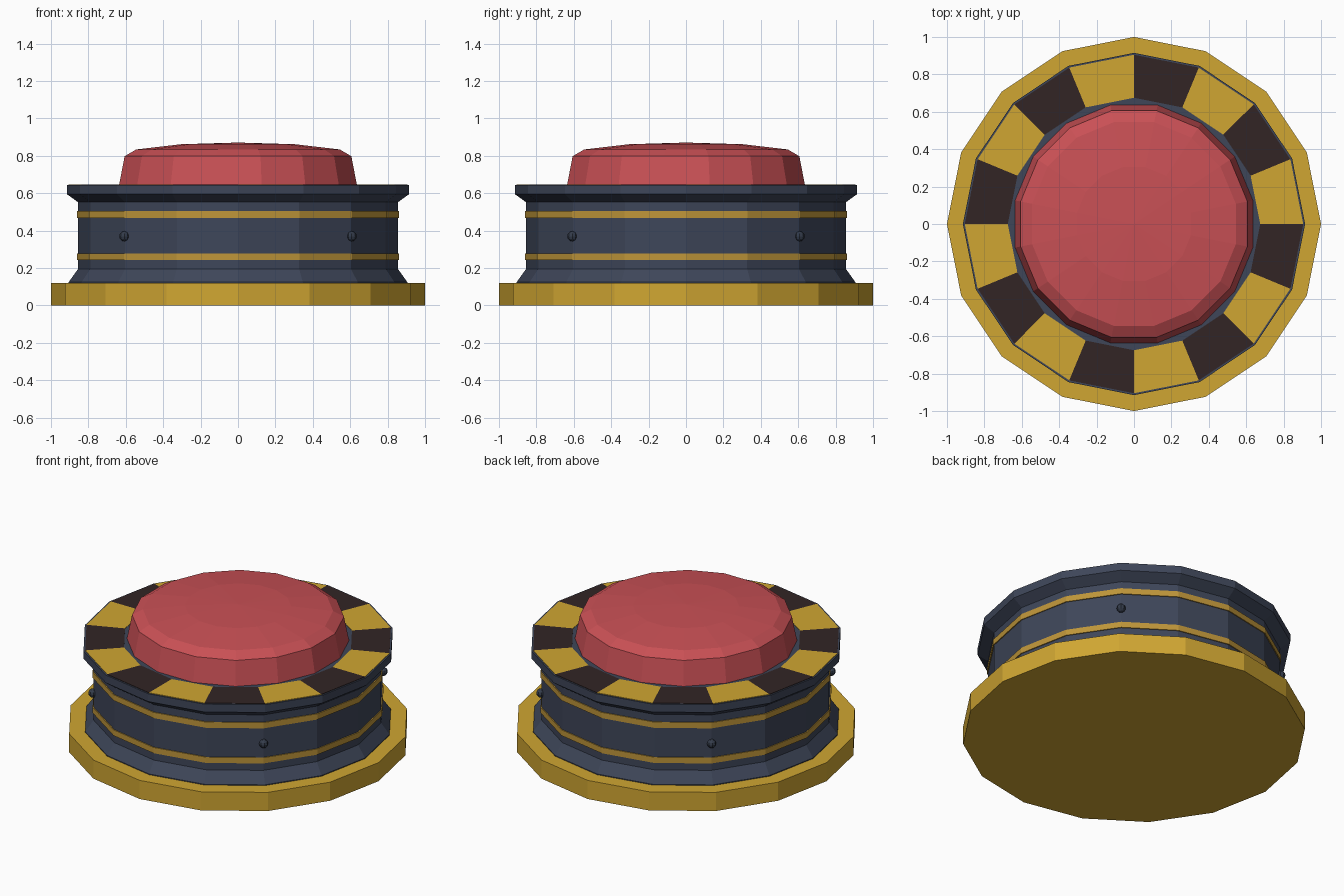
import bpy, bmesh, math

if "Cube" in bpy.data.objects:
    bpy.data.objects.remove(bpy.data.objects["Cube"])

SIDES = 16


def material(name, srgb):
    lin = [((c / 255 + 0.055) / 1.055) ** 2.4 for c in srgb]
    m = bpy.data.materials.new(name)
    m.diffuse_color = (*lin, 1)
    m.use_nodes = True
    m.node_tree.nodes["Principled BSDF"].inputs["Base Color"].default_value = m.diffuse_color
    return m


yellow = material("yellow", (208, 166, 50))
gold = material("dull gold", (190, 149, 57))
navy = material("dark slate blue", (62, 70, 89))
black = material("warm black", (50, 37, 37))
red = material("red", (201, 80, 85))
bolt_grey = material("bolt slate", (52, 60, 75))


def finish(name, bm, mats):
    bmesh.ops.remove_doubles(bm, verts=bm.verts, dist=1e-5)
    bmesh.ops.recalc_face_normals(bm, faces=bm.faces)
    me = bpy.data.meshes.new(name)
    bm.to_mesh(me)
    bm.free()
    for m in mats:
        me.materials.append(m)
    ob = bpy.data.objects.new(name, me)
    bpy.context.collection.objects.link(ob)
    return ob


def lathe(name, profile, mats, turn=0.0, closed=False, rule=None):
    """Spin (radius, z) points into a faceted 16-sided solid."""
    bm = bmesh.new()
    rings = []
    for r, z in profile:
        if r == 0:
            rings.append([bm.verts.new((0, 0, z))] * SIDES)
        else:
            angles = [turn + math.tau * k / SIDES for k in range(SIDES)]
            rings.append([bm.verts.new((r * math.cos(a), r * math.sin(a), z)) for a in angles])
    pairs = list(zip(rings, rings[1:]))
    if closed:
        pairs.append((rings[-1], rings[0]))
    for lo, hi in pairs:
        for k in range(SIDES):
            n = (k + 1) % SIDES
            quad = list(dict.fromkeys([lo[k], lo[n], hi[n], hi[k]]))
            f = bm.faces.new(quad)
            if rule:
                f.material_index = rule(k)
    return finish(name, bm, mats)


# Base plate
lathe("base_plate", [(0, 0), (1, 0), (1, 0.12), (0, 0.12)], [yellow])

# Housing with flared foot and top flange
lathe("housing", [(0, 0.115), (0.905, 0.115), (0.905, 0.125), (0.855, 0.195), (0.855, 0.552),
                  (0.915, 0.595), (0.915, 0.645), (0, 0.645)], [navy])

# Two trim bands
for name, z0, z1 in (("lower_band", 0.242, 0.279), ("upper_band", 0.468, 0.505)):
    lathe(name, [(0.84, z0), (0.861, z0), (0.861, z1), (0.84, z1)], [gold], closed=True)

# Hazard ring: alternating sectors
lathe("hazard_ring", [(0.675, 0.643), (0.905, 0.643), (0.905, 0.648), (0.675, 0.648)],
      [yellow, black], closed=True, rule=lambda k: k % 2)

# Push button dome, turned half a facet
lathe("push_button", [(0, 0.62), (0.648, 0.62), (0.648, 0.645), (0.618, 0.798), (0.555, 0.834),
                      (0.31, 0.862), (0, 0.871)], [red], turn=math.pi / SIDES)

# Four side bolts on the diagonals
for i in range(4):
    a = math.pi / 4 + i * math.pi / 2
    bm = bmesh.new()
    bmesh.ops.create_uvsphere(bm, u_segments=8, v_segments=6, radius=0.027)
    bmesh.ops.translate(bm, verts=bm.verts, vec=(0.86 * math.cos(a), 0.86 * math.sin(a), 0.37))
    finish(f"side_bolt_{i + 1}", bm, [bolt_grey])
